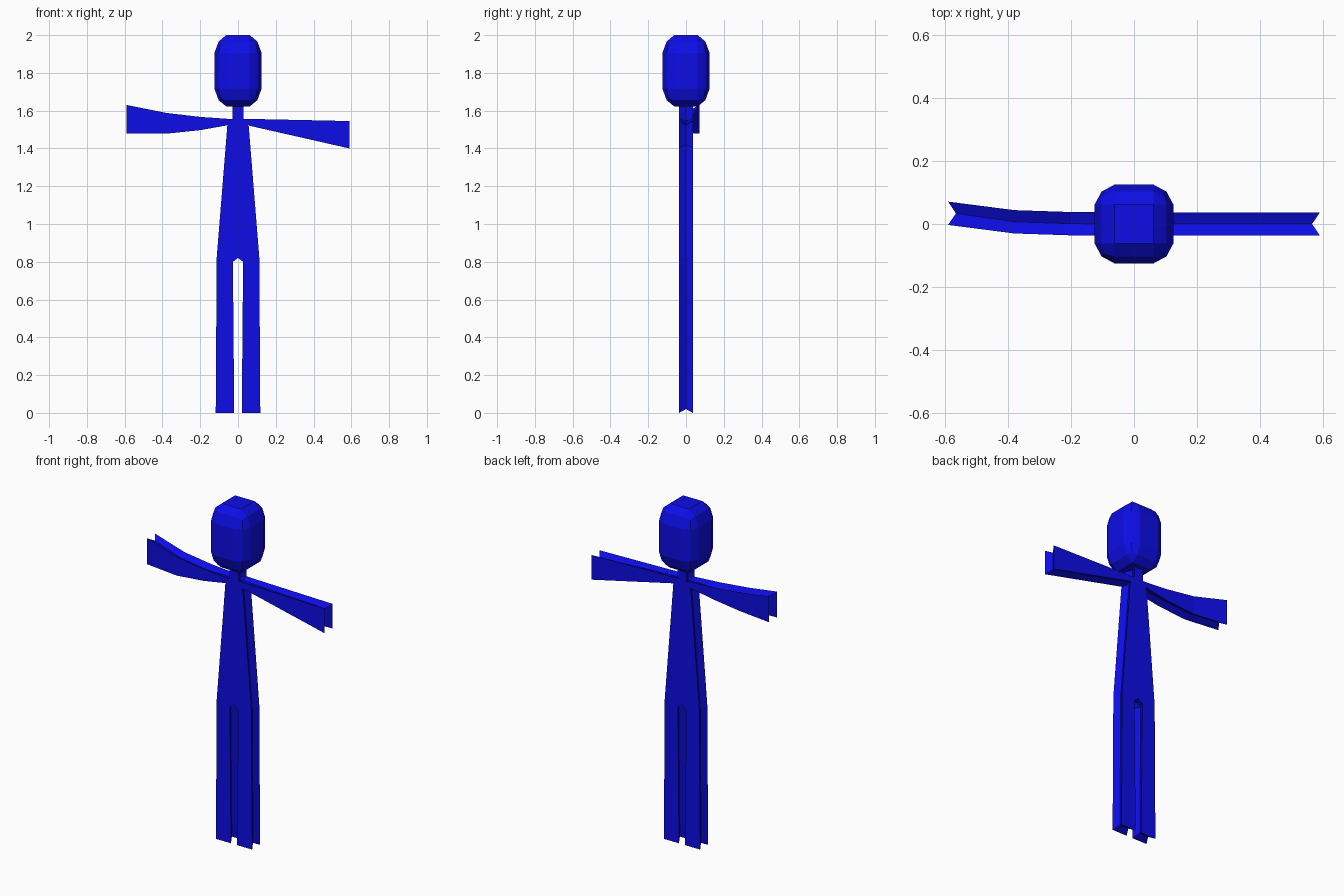
import bpy, bmesh
from mathutils import Vector

if "Cube" in bpy.data.objects:
    bpy.data.objects.remove(bpy.data.objects["Cube"])

blue = bpy.data.materials.new("deep blue")
blue.diffuse_color = (0.004, 0.004, 0.8, 1)
blue.use_nodes = True
blue.node_tree.nodes["Principled BSDF"].inputs["Base Color"].default_value = blue.diffuse_color
HALF = 0.037   # half thickness of the flat body


def finish(name, bm):
    bmesh.ops.recalc_face_normals(bm, faces=bm.faces)
    mesh = bpy.data.meshes.new(name)
    bm.to_mesh(mesh)
    bm.free()
    mesh.materials.append(blue)
    ob = bpy.data.objects.new(name, mesh)
    bpy.context.collection.objects.link(ob)
    return ob


def grooved_strip(name, rows, end_pull=None):
    """Strip with a V groove along both edges. Row: (xa, za, xb, zb, y centre).
    end_pull shifts the groove line of the first row, notching the open end."""
    bm = bmesh.new()
    rings = []
    for i, (xa, za, xb, zb, y) in enumerate(rows):
        a, b = Vector((xa, y, za)), Vector((xb, y, zb))
        width = (b - a).length
        inset = (b - a).normalized() * min(0.02, 0.3 * width)
        pull = Vector(end_pull) if end_pull and i == 0 else Vector()
        d = Vector((0, HALF, 0))
        pts = [a - d, b - d, b - inset + pull, b + d, a + d, a + inset + pull]
        rings.append([bm.verts.new(p) for p in pts])
    for r, s in zip(rings, rings[1:]):
        for k in range(6):
            n = (k + 1) % 6
            bm.faces.new((r[k], r[n], s[n], s[k]))
    # Each end is two quads meeting at the groove line
    for r in (rings[0], rings[-1]):
        bm.faces.new((r[0], r[1], r[2], r[5]))
        bm.faces.new((r[5], r[2], r[3], r[4]))
    return finish(name, bm)


# Torso tapering up into the neck
grooved_strip("torso_and_neck", [(-x, z, x, z, 0) for x, z in
              ((0.113, 0.82), (0.057, 1.515), (0.03, 1.555), (0.03, 1.66))])

# Legs
for side, sx in (("left", -1), ("right", 1)):
    grooved_strip(side + "_leg", [
        (sx * 0.118, 0, sx * 0.02, 0, 0),
        (sx * 0.113, 0.8, sx * 0.027, 0.8, 0),
        (sx * 0.113, 0.82, 0, 0.82, 0)], (0, 0, 0.02))

# Straight arm and curved arm, flaring toward the ends
grooved_strip("straight_arm", [
    (0.59, 1.545, 0.59, 1.40, 0),
    (0.03, 1.557, 0.03, 1.527, 0)], (-0.025, 0, 0))
grooved_strip("curved_arm", [
    (-0.59, 1.63, -0.59, 1.478, 0.034),
    (-0.38, 1.588, -0.38, 1.478, 0.007),
    (-0.2, 1.567, -0.2, 1.497, 0.001),
    (-0.03, 1.555, -0.03, 1.527, 0)], (0.025, 0, 0))

# Head: bevelled cube stretched upward
bm = bmesh.new()
bmesh.ops.create_cube(bm, size=0.25)
bmesh.ops.bevel(bm, geom=bm.edges[:], offset=0.063, offset_type='OFFSET',
                segments=2, profile=0.42, affect='EDGES')
bmesh.ops.scale(bm, vec=(1, 1, 1.51), verts=bm.verts)
bmesh.ops.translate(bm, vec=(0, 0, 1.811), verts=bm.verts)
finish("head", bm)
